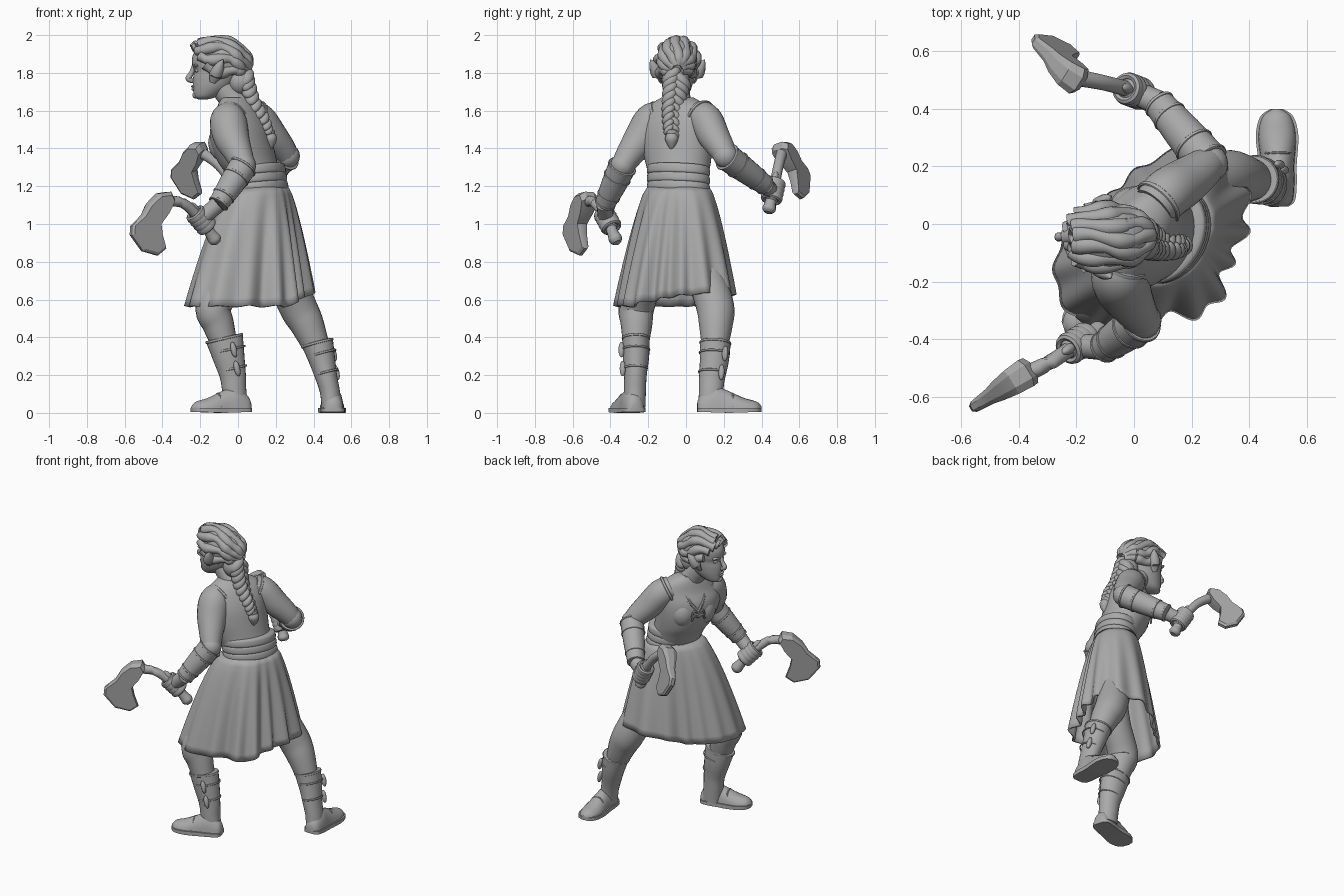
import bpy, bmesh, math
from mathutils import Vector as V

if "Cube" in bpy.data.objects:
    bpy.data.objects.remove(bpy.data.objects["Cube"])

grey = bpy.data.materials.new("plain grey")
grey.use_nodes = True
grey.diffuse_color = (0.4, 0.4, 0.4, 1)
grey.node_tree.nodes["Principled BSDF"].inputs["Base Color"].default_value = (0.4, 0.4, 0.4, 1)
TAU = math.tau
FACE = V((-0.866, 0.5, 0))     # direction the chest points
SIDE = V((0.5, 0.866, 0))      # shoulder line
UP = V((0, 0, 1))


def finish(name, bm, sharp=40):
    bmesh.ops.recalc_face_normals(bm, faces=bm.faces)
    me = bpy.data.meshes.new(name)
    bm.to_mesh(me)
    bm.free()
    ob = bpy.data.objects.new(name, me)
    bpy.context.collection.objects.link(ob)
    me.materials.append(grey)
    bpy.ops.object.select_all(action='DESELECT')
    ob.select_set(True)
    bpy.context.view_layer.objects.active = ob
    bpy.ops.object.shade_smooth_by_angle(angle=math.radians(sharp))
    return ob


def loft(name, rings, caps=True, sharp=40):
    bm = bmesh.new()
    rows = [[bm.verts.new(p) for p in r] for r in rings]
    n = len(rows[0])
    for a, b in zip(rows, rows[1:]):
        for i in range(n):
            bm.faces.new((a[i], a[(i + 1) % n], b[(i + 1) % n], b[i]))
    if caps:
        bm.faces.new(rows[0])
        bm.faces.new(rows[-1])
    return finish(name, bm, sharp)


def ring(c, u, v, a, b, n=28):
    return [c + u * a * math.cos(TAU * i / n) + v * b * math.sin(TAU * i / n) for i in range(n)]


def spline(keys, steps=5):
    """Smooth curve through tuples of any length."""
    k = [keys[0]] + list(keys) + [keys[-1]]
    out = []
    for p, q, r, s in zip(k, k[1:], k[2:], k[3:]):
        for j in range(steps):
            t = j / steps
            out.append([q_ + 0.5 * t * (r_ - p_ + t * (2 * p_ - 5 * q_ + 4 * r_ - s_ + t * (3 * (q_ - r_) + s_ - p_)))
                        for p_, q_, r_, s_ in zip(p, q, r, s)])
    return out + [list(keys[-1])]


def tube(name, keys, n=16, steps=5):
    """Limb through (x, y, z, radius[, second radius])."""
    pts = spline(keys, steps)
    c = [V(p[:3]) for p in pts]
    rings = []
    for i, p in enumerate(pts):
        t = (c[min(i + 1, len(c) - 1)] - c[max(i - 1, 0)]).normalized()
        ref = V((1, 0, 0)) if abs(t.x) < 0.85 else V((0, 0, 1))
        u = (ref - t * ref.dot(t)).normalized()
        rings.append(ring(c[i], u, t.cross(u), p[3], p[-1], n))
    return loft(name, rings)


def blob(name, c, r, axis=UP):
    bm = bmesh.new()
    bmesh.ops.create_uvsphere(bm, u_segments=16, v_segments=10, radius=1)
    rot = V(axis).to_track_quat('Z', 'Y')
    for v in bm.verts:
        v.co = rot @ V((v.co.x * r[0], v.co.y * r[1], v.co.z * r[2])) + V(c)
    return finish(name, bm)


def band(name, c, axis, a, b, thick=0.008):
    """Thin hoop around an axis."""
    t = V(axis).normalized()
    ref = V((1, 0, 0)) if abs(t.x) < 0.85 else UP
    u = (ref - t * ref.dot(t)).normalized()
    v = t.cross(u)
    rings = []
    for i in range(33):
        d = u * a * math.cos(TAU * i / 32) + v * b * math.sin(TAU * i / 32)
        rings.append(ring(V(c) + d, d.normalized(), t, thick, thick * 1.5, 8))
    return loft(name, rings, caps=False)


# Torso, wrapped belt tilted down toward the front
def body(name, rows, tilt=0.0):
    rings = [ring(V((x, y, z)), SIDE, FACE - UP * tilt, w, d, 40) for z, x, y, w, d in spline(rows)]
    return loft(name, rings)

body("vest", [(1.2, .1, -.04, .155, .12), (1.27, .08, -.04, .168, .138), (1.33, .05, -.042, .182, .148),
              (1.42, .022, -.048, .2, .152), (1.5, .012, -.05, .205, .142), (1.57, .014, -.048, .195, .115),
              (1.63, .005, -.045, .16, .09), (1.67, -.01, -.045, .09, .065)])
for z, x in ((1.17, .122), (1.215, .115), (1.26, .108)):
    body("belt_wrap", [(z - .004, x, -.04, .155, .115), (z + .006, x, -.04, .176, .133),
                       (z + .042, x - .004, -.04, .174, .131), (z + .052, x - .004, -.04, .155, .115)], .12)
chest = V((.02, -.045, 1.43)) + FACE * .075
for s in (-1, 1):
    blob("bust", chest + SIDE * s * .07 - FACE * .008, (.085, .082, .1))
    top = chest + SIDE * s * .085 - FACE * .03 + UP * .2
    mid = chest + SIDE * s * .052 + FACE * .052 + UP * .1
    tube("neckline_trim", [(*top, .009), (*mid, .01), (*(chest + FACE * .084 + UP * .03), .01)], 8)
    for k in range(2):
        p = chest + FACE * .084 - UP * (.03 * k - .02)
        tube("vest_lace", [(*p, .006), (*(p + SIDE * s * .03 + UP * .012), .008), (*(p + SIDE * s * .045 - UP * .02), .005)], 8)


# Skirt with folds deepening toward the hem
def skirt_ring(t, n=160):
    out = []
    for i in range(n):
        a = TAU * i / n
        corner = math.exp(-((a - math.radians(312)) / .4) ** 2)
        hem = .298 + .08 * math.cos(2 * (a - math.radians(40))) + .1 * corner
        top = .15 + .02 * math.cos(2 * (a - math.radians(60)))
        k = t ** .68
        fold = math.sin(15 * a + 1.4 * math.sin(2 * a)) * .022 * t ** 1.1 * (.65 + .35 * math.cos(a + .3))
        r = top + (hem - top) * k + fold
        low = .565 + .07 * max(0, math.cos(a - math.radians(40))) + .3 * fold
        out.append(V((.12 - .06 * k + r * math.cos(a), -.04 - .02 * k + r * math.sin(a), 1.2 + (low - 1.2) * t)))
    return out

skirt = loft("skirt", [skirt_ring(i / 14) for i in range(15)], caps=False, sharp=70)
solid = skirt.modifiers.new("cloth thickness", 'SOLIDIFY')
solid.thickness = .014

# Legs and boots
tube("left_leg", [(.08, -.11, .98, .08), (-.02, -.2, .74, .09), (-.128, -.26, .57, .095), (-.105, -.262, .47, .084),
                  (-.07, -.265, .36, .068)], 24)
tube("right_leg", [(.17, .05, .98, .09), (.25, .11, .72, .1), (.318, .155, .56, .1), (.365, .158, .47, .09), (.42, .152, .34, .068)], 24)
left_boot = [(-.073, -.265, .4, .1, .072), (-.05, -.265, .3, .085, .07), (-.028, -.268, .2, .07, .06),
             (-.02, -.27, .12, .064, .058), (-.01, -.27, .03, .064, .055)]
right_boot = [(.42, .155, .375, .085, .082), (.445, .15, .28, .07, .077), (.47, .137, .18, .057, .068),
              (.487, .132, .11, .053, .064), (.497, .125, .03, .054, .06)]
for side, keys, out in (("left", left_boot, V((.3, -1, 0))), ("right", right_boot, V((.75, .65, 0)))):
    tube(side + "_boot_shaft", keys, 24)
    c0, c1 = V(keys[0][:3]), V(keys[1][:3])
    band(side + "_boot_cuff", c0 - UP * .006, c0 - c1, keys[0][3] * .98, keys[0][4] * .98, .005)
    for k in (1, 2):
        c = V(keys[k][:3]) + UP * .035
        band(side + "_boot_strap", c, c0 - c1, keys[k][3] + .004, keys[k][4] + .002, .004)
        o = out.normalized()
        p = c + V((o.x * (keys[k][3] + .01), o.y * (keys[k][4] + .01), 0))
        blob(side + "_boot_toggle", p, (.016, .016, .042), c0 - c1)


def foot(side, heel, toe):
    heel, d = V((*heel, 0)), V((*toe, 0)) - V((*heel, 0))
    s = d.cross(UP).normalized()
    rows = spline([(0, .025, .06), (.06, .048, .095), (.25, .056, .14), (.42, .057, .125),
                   (.72, .066, .08), (.92, .05, .06), (1, .014, .035)], 4)
    upper, sole = [], []
    for t, w, h in rows:
        c = heel + d * t
        upper.append([c + s * w * math.cos(TAU * i / 20) + UP * (.02 + (h - .02) * max(0, math.sin(TAU * i / 20)))
                      for i in range(20)])
        w += .008
        lift = .012 * abs(t - .5)
        sole.append([c + s * w + UP * lift, c + s * w + UP * .027, c - s * w + UP * .027, c - s * w + UP * lift])
    loft(side + "_shoe", upper)
    loft(side + "_sole", sole)
    c = heel + d * .55
    tube(side + "_shoe_seam", [(*(c + s * .057 + UP * .03), .005), (*(c + s * .03 + UP * .094), .005),
         (*(c - s * .03 + UP * .094), .005), (*(c - s * .057 + UP * .03), .005)], 8)

foot("left", (.065, -.262), (-.245, -.36))
foot("right", (.505, .06), (.495, .4))


# Arms with laced bracers, gripping hands and axes
def arm(side, upper, elbow, wrist, palm):
    e, w, p = V(elbow), V(wrist), V(palm)
    tube(side + "_upper_arm", upper + [(*elbow, .062)], 24)
    blob(side + "_elbow", e, (.066, .066, .066))
    tube(side + "_bracer", [(*e.lerp(w, .02), .074), (*e.lerp(w, .5), .067), (*w, .053)], 24)
    for t, r in ((.04, .074), (.3, .071), (.78, .059), (.98, .053)):
        band(side + "_bracer_band", e.lerp(w, t), w - e, r, r, .0045)
    tube(side + "_wrist", [(*w, .045), (*w.lerp(p, .5), .043), (*p, .042)])
    a, b = V(upper[0][:3]), V(upper[1][:3])
    band(side + "_armhole_trim", a.lerp(b, .35), b - a, .087, .087, .006)

arm("left", [(-.03, -.12, 1.575, .075), (-.05, -.175, 1.545, .098), (-.035, -.23, 1.46, .095), (.0, -.29, 1.38, .076)],
    (.03, -.335, 1.31), (-.105, -.43, 1.105), (-.18, -.425, 1.04))
arm("right", [(.07, .06, 1.58, .078), (.115, .105, 1.55, .088), (.175, .145, 1.47, .084), (.23, .185, 1.405, .072)],
    (.262, .21, 1.36), (.085, .42, 1.205), (.01, .455, 1.17))


def axe(side, pommel, grip, neck, eye, upper_tip, lower_tip):
    g, P, U, L = V(grip), V(eye), V(upper_tip), V(lower_tip)
    tube(side + "_axe_handle", [(*pommel, .02), (*V(pommel).lerp(g, .15), .036), (*V(pommel).lerp(g, .45), .03),
                                (*grip, .028), (*neck, .027), (*eye, .03)], 12)
    shape = [(-.2, .05), (-.1, -.15), (.22, -.28), (.5, -.22), (.68, -.06), (1, 0), (1.02, .18),
             (.68, .7), (.24, 1.02), (0, 1), (.12, .66), (.18, .38), (-.05, .24)]
    flat = [P + (U - P) * a + (L - P) * b for a, b in shape]
    nrm = (U - P).cross(L - P).normalized()
    half = [.046 * max(.45, 1 - .6 * (a + b)) for a, b in shape]
    cut = P + (U - P) * .38 + (L - P) * .35
    # bevelled slab, thick at the eye and thinner at the edge
    rings = [[cut.lerp(p, .9) + nrm * s * h for p, h in zip(flat, half)] for s in (-1, 1)]
    loft(side + "_axe_head", [rings[0], [p - nrm * h * .5 for p, h in zip(flat, half)],
                              [p + nrm * h * .5 for p, h in zip(flat, half)], rings[1]], sharp=20)
    axis = (V(neck) - V(pommel)).normalized()
    blob(side + "_palm", g, (.055, .052, .068), axis)
    for k in range(4):
        band(side + "_finger", g + axis * (.028 * k - .042), axis, .044, .044, .014)
    blob(side + "_thumb", g + axis * .05 + UP * .02, (.018, .022, .045), axis + UP * .3)

axe("left", (-.11, -.365, .9), (-.195, -.415, 1.02), (-.29, -.48, 1.11), (-.385, -.525, 1.12), (-.565, -.64, .99), (-.385, -.53, .87))
axe("right", (.045, .435, 1.06), (-.0, .462, 1.175), (-.1, .49, 1.31), (-.205, .51, 1.385), (-.35, .635, 1.29), (-.195, .58, 1.16))

# Neck and head
CY = -.045
tube("neck", [(.01, CY, 1.6, .085), (-.03, CY, 1.66, .07), (-.075, CY, 1.72, .065), (-.1, CY, 1.78, .06)], 24)
loft("head", [ring(V(((f + b) / 2, CY, z)), V((1, 0, 0)), V((0, 1, 0)), (b - f) / 2, w, 32) for z, f, b, w in spline(
    [(1.66, -.21, -.16, .024), (1.675, -.232, -.11, .05), (1.72, -.238, -.04, .074), (1.77, -.238, -.0, .086),
     (1.81, -.232, .02, .092), (1.84, -.242, .03, .095), (1.89, -.24, .03, .096), (1.95, -.2, .0, .08), (1.98, -.15, -.05, .04)])])
tube("nose", [(-.232, CY, 1.84, .012), (-.246, CY, 1.8, .013), (-.262, CY, 1.77, .016), (-.236, CY, 1.755, .011)], 10)
blob("upper_lip", (-.237, CY, 1.728), (.012, .024, .007))
blob("lower_lip", (-.234, CY, 1.713), (.013, .021, .008))
blob("chin", (-.222, CY, 1.682), (.02, .025, .018))
for s in (-1, 1):
    blob("eye", (-.216, CY + s * .036, 1.812), (.013, .016, .01))
    blob("brow", (-.222, CY + s * .038, 1.838), (.017, .03, .009))
    tube("pointed_ear", [(-.135, CY + s * .085, 1.75, .016, .01), (-.118, CY + s * .105, 1.79, .034, .012),
                         (-.098, CY + s * .125, 1.835, .026, .01), (-.08, CY + s * .143, 1.87, .003)], 10)

# Swept-back hair in thick locks over a cap
hc = V((-.11, CY, 1.855))
front, crown = V((-.95, 0, .31)), V((.31, 0, .95))
blob("hair_cap", hc + V((.025, 0, .01)), (.145, .108, .12))
for k in range(-4, 5):
    phi = math.radians(k * 27)
    start = .34 + .9 * (abs(k) / 4) ** 1.7
    keys = []
    for j in range(9):
        a = start + (2.95 - start) * j / 8
        ph = phi + .14 * math.sin(j * 1.1 + k)
        d = front * math.cos(a) + (crown * math.cos(ph) + V((0, 1, 0)) * math.sin(ph)) * math.sin(a)
        keys.append((hc.x + d.x * .162, hc.y + d.y * .1, hc.z + d.z * .118, .028 + .005 * math.sin(j * 2 + k)))
    tube("hair_lock", keys, 10, 4)
blob("nape_hair", (.01, CY - .01, 1.755), (.068, .075, .075))

# Plaited braid down the back
braid = spline([(.04, CY - .005, 1.78), (.06, CY - .015, 1.71), (.09, CY - .025, 1.63), (.135, CY - .03, 1.56), (.16, CY - .03, 1.5)], 2)
for i, p in enumerate(braid):
    r = 1.35 - .65 * i / len(braid)
    for s in (-1, 1):
        blob("braid_lobe", V(p) + V((0, s * .02 * r, -.012 * (s + 1))), (.034 * r, .026 * r, .046 * r), (.2, -s * .7, .8))
band("braid_tie", (.165, CY - .03, 1.485), (.1, 0, -1), .022, .022, .009)
tube("braid_tail", [(.165, CY - .03, 1.49, .02), (.17, CY - .03, 1.455, .036), (.17, CY - .03, 1.42, .024), (.165, CY - .03, 1.385, .004)], 12)
